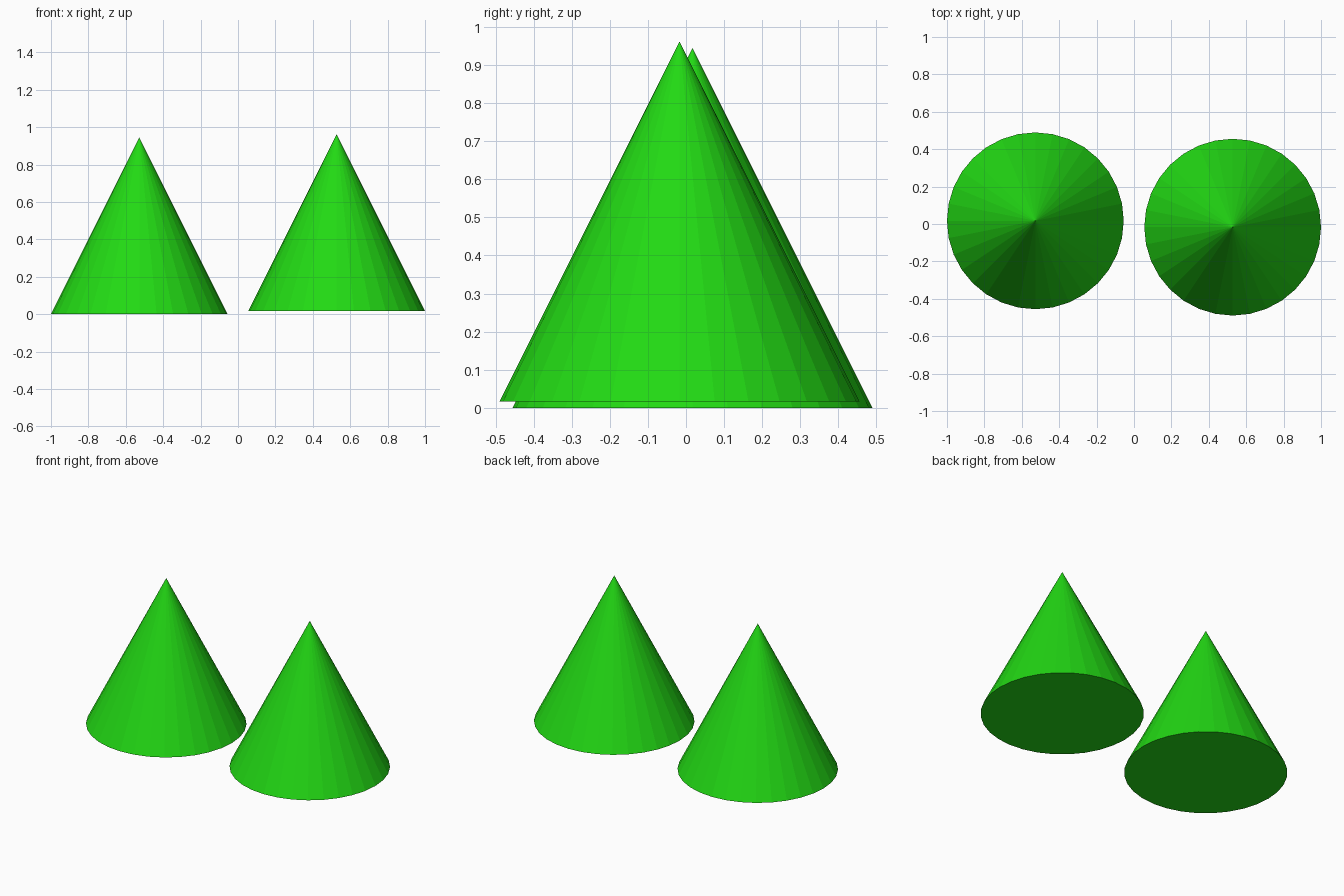
import bpy

if "Cube" in bpy.data.objects:
    bpy.data.objects.remove(bpy.data.objects["Cube"])

# Shared green material
green = bpy.data.materials.new("green")
green.diffuse_color = (0.016, 0.7, 0.007, 1.0)
green.use_nodes = True
green.node_tree.nodes["Principled BSDF"].inputs["Base Color"].default_value = green.diffuse_color

RADIUS = 0.4725
HEIGHT = 0.945


def add_cone(name, x, y, base_z):
    bpy.ops.mesh.primitive_cone_add(
        vertices=32, radius1=RADIUS, radius2=0, depth=HEIGHT,
        location=(x, y, base_z + HEIGHT / 2))
    cone = bpy.context.object
    cone.name = name
    cone.data.materials.append(green)


# Two flat-shaded cones, the right one slightly raised and further forward
add_cone("left_cone", -0.5275, 0.017, 0.0)
add_cone("right_cone", 0.5275, -0.017, 0.017)
